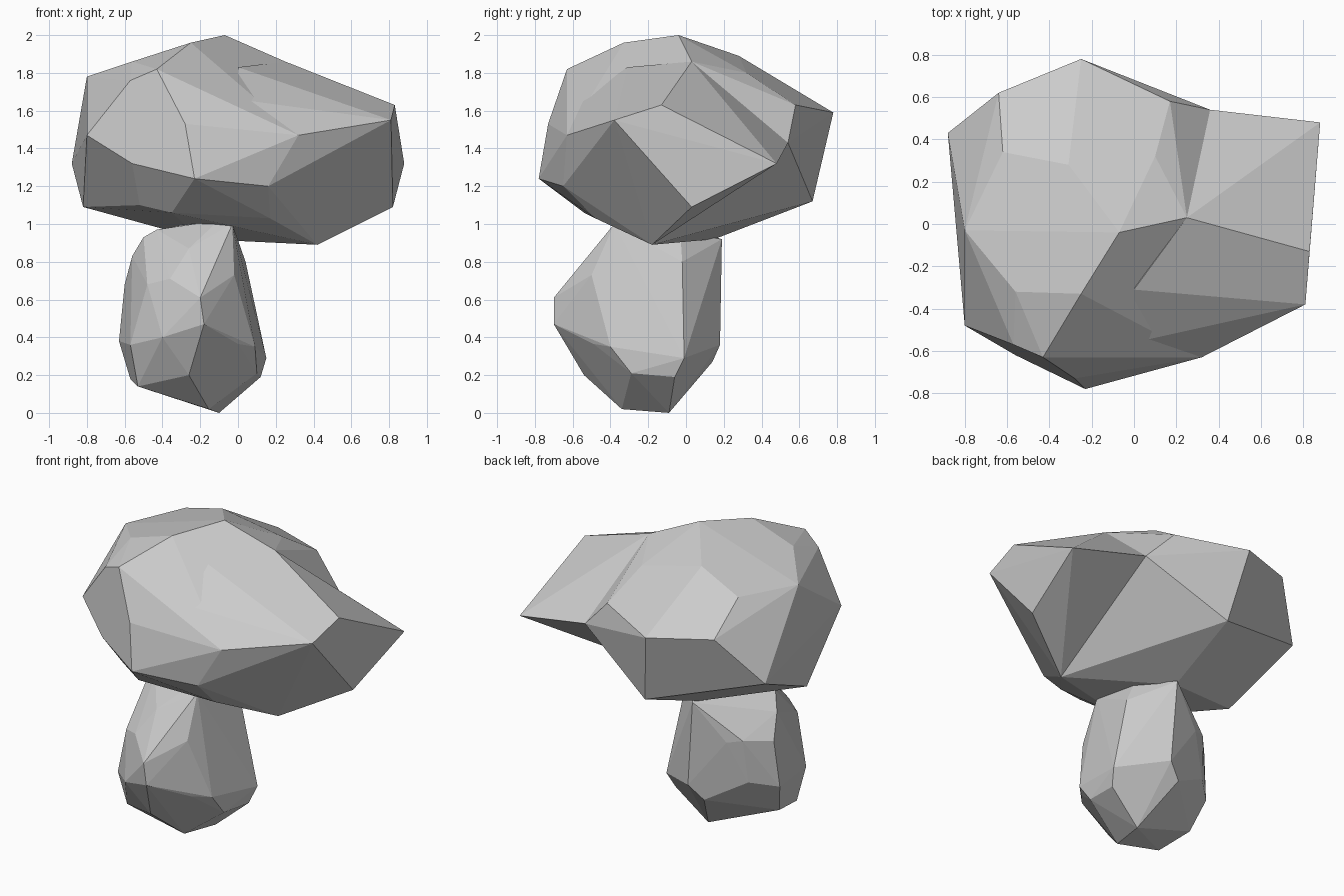
import bpy, bmesh, math


def hull_rock(name, corners):
    """Flat-faced boulder: convex hull of its chiselled corners."""
    bm = bmesh.new()
    for c in corners:
        bm.verts.new(c)
    res = bmesh.ops.convex_hull(bm, input=bm.verts[:])
    junk = {g for g in res["geom_interior"] + res["geom_unused"]
            if isinstance(g, bmesh.types.BMVert)}
    bmesh.ops.delete(bm, geom=list(junk), context='VERTS')
    bmesh.ops.dissolve_limit(bm, angle_limit=math.radians(3),
                             verts=bm.verts[:], edges=bm.edges[:])
    bmesh.ops.recalc_face_normals(bm, faces=bm.faces[:])
    me = bpy.data.meshes.new(name)
    bm.to_mesh(me)
    bm.free()
    ob = bpy.data.objects.new(name, me)
    bpy.context.collection.objects.link(ob)
    return ob


# Corners where the bulk of the cap meets its right-hand lobe
seam = [(.25, .03, 1.86), (.36, .54, 1.43), (.42, -.18, .89), (.32, -.63, 1.47),
        (.16, -.65, 1.20), (.17, -.48, 1.03), (0, -.31, 1.83), (0, -.56, 1.66)]

# Cap: main bulk of the upper boulder
upper_rock = hull_rock("upper_rock", seam + [
    (-.07, -.04, 2.0), (-.25, -.33, 1.96), (-.43, -.63, 1.82), (-.57, -.57, 1.76),
    (-.56, -.32, 1.86), (-.80, -.03, 1.78), (-.80, -.48, 1.47), (-.56, -.62, 1.32),
    (-.28, -.73, 1.53), (-.23, -.78, 1.24), (-.88, .43, 1.32), (-.64, .62, 1.62),
    (-.25, .78, 1.59), (-.62, .34, 1.79), (-.31, .28, 1.89), (.10, .32, 1.80),
    (.17, .58, 1.63), (-.17, .67, 1.12), (-.82, -.09, 1.09), (-.52, -.46, 1.10),
    (-.35, -.54, 1.06), (-.20, .15, .92)])

# Cap: protruding lobe, fused to the bulk so the crease stays concave
lobe = hull_rock("upper_rock_lobe", seam + [
    (.83, -.13, 1.63), (.88, .48, 1.32), (.81, -.38, 1.55), (.82, .03, 1.09)])
mod = upper_rock.modifiers.new("fuse", 'BOOLEAN')
mod.operation = 'UNION'
mod.solver = 'EXACT'
mod.object = lobe
bpy.context.view_layer.objects.active = upper_rock
bpy.ops.object.modifier_apply(modifier=mod.name)
bpy.data.objects.remove(lobe)

# Lower boulder that carries the cap
hull_rock("lower_rock", [
    (-.10, -.09, 0), (-.155, -.34, .02), (-.53, -.40, .14), (-.57, -.16, .18),
    (-.26, -.54, .20), (.10, -.29, .21), (.12, -.06, .19), (-.23, .14, .27),
    (.15, -.01, .29), (.09, -.40, .35), (0, -.49, .365), (-.14, .18, .36),
    (-.18, -.70, .47), (-.20, -.70, .61), (-.40, -.50, .26), (-.40, -.61, .40),
    (-.57, -.44, .36), (-.63, -.08, .38), (-.49, .05, .42), (-.60, -.06, .68),
    (-.48, -.48, .68), (-.36, -.56, .71), (-.02, -.50, .73), (.04, -.02, .80),
    (-.47, .08, .70), (-.38, .12, .68), (-.56, -.15, .83), (-.26, -.48, .87),
    (-.18, .19, .92), (-.50, -.22, .93), (-.43, -.25, .97), (-.03, -.38, 1.0),
    (-.10, -.35, 1.02), (-.21, -.10, 1.01), (-.03, -.03, .95)])
